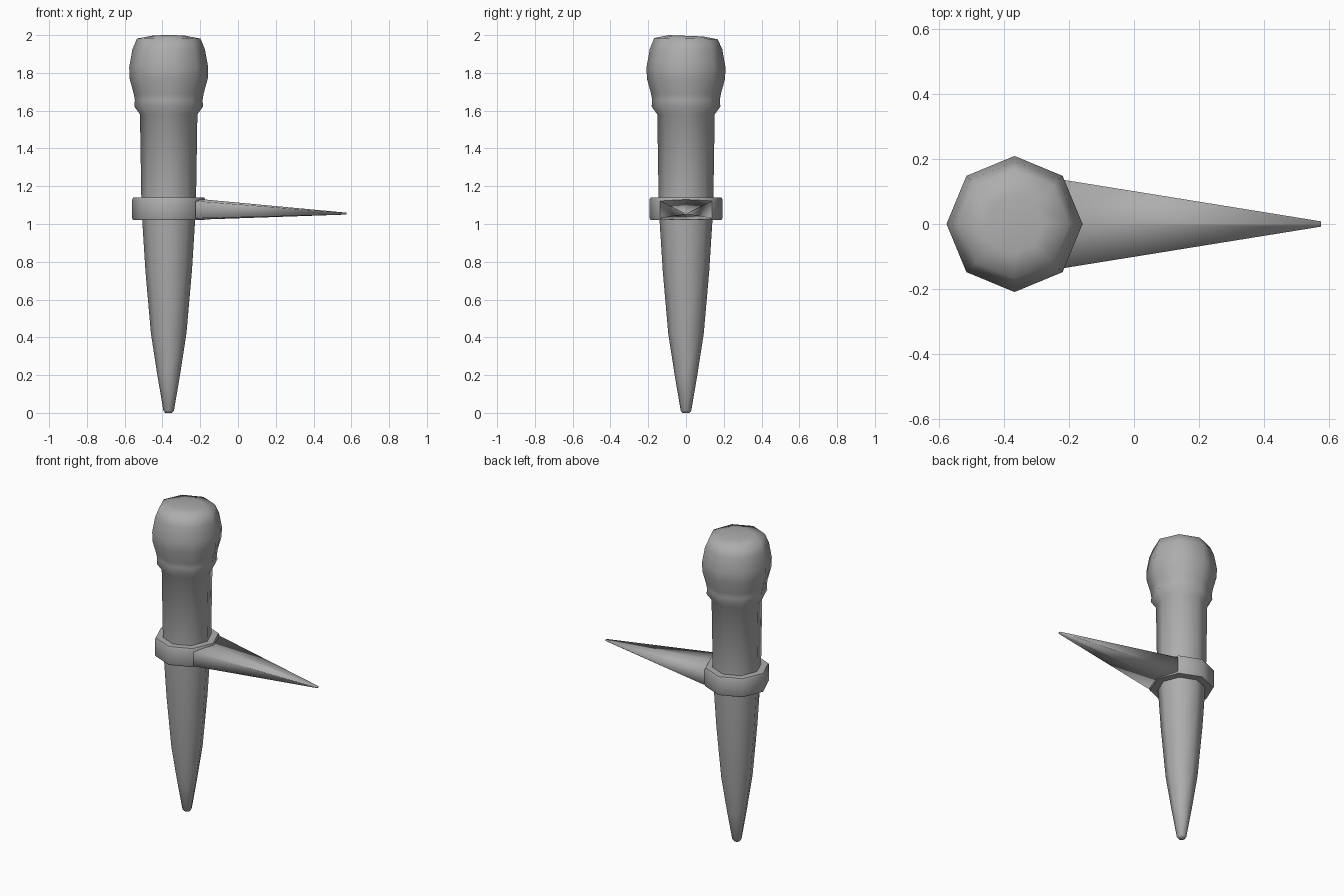
import bpy, bmesh, math

if "Cube" in bpy.data.objects:
    bpy.data.objects.remove(bpy.data.objects["Cube"])

CX = -0.367   # axis of the stake
SIDES = 8

iron = bpy.data.materials.new("dark_iron")
iron.diffuse_color = (0.42, 0.42, 0.42, 1)
iron.use_nodes = True
iron.node_tree.nodes["Principled BSDF"].inputs["Base Color"].default_value = iron.diffuse_color


def finish(name, bm, angle=180):
    bmesh.ops.recalc_face_normals(bm, faces=bm.faces)
    me = bpy.data.meshes.new(name)
    bm.to_mesh(me)
    bm.free()
    me.materials.append(iron)
    ob = bpy.data.objects.new(name, me)
    bpy.context.collection.objects.link(ob)
    bpy.ops.object.select_all(action='DESELECT')
    ob.select_set(True)
    bpy.context.view_layer.objects.active = ob
    bpy.ops.object.shade_smooth_by_angle(angle=math.radians(angle))
    return ob


def loft(bm, sections, cap=True, close=False):
    """Bridge equal-length point loops into a skin."""
    loops = [[bm.verts.new(p) for p in s] for s in sections]
    pairs = list(zip(loops, loops[1:]))
    if close:
        pairs.append((loops[-1], loops[0]))
    for a, b in pairs:
        n = len(a)
        for i in range(n):
            j = (i + 1) % n
            bm.faces.new((a[i], a[j], b[j], b[i]))
    if cap:
        bm.faces.new(loops[0][::-1])
        bm.faces.new(loops[-1])


def octagon(r, z, tilt=0.0):
    pts = []
    for i in range(SIDES):
        a = 2 * math.pi * i / SIDES
        y = r * math.sin(a)
        pts.append((CX + r * math.cos(a), y, z - tilt * (y + r)))
    return pts


# Tapered shaft swelling into a hammered head with a lip underneath
bm = bmesh.new()
profile = [(0.018, 0.0), (0.028, 0.012), (0.06, 0.2), (0.094, 0.42),
           (0.123, 0.75), (0.14, 1.02), (0.145, 1.14), (0.152, 1.58),
           (0.182, 1.622), (0.179, 1.655), (0.185, 1.69),
           (0.207, 1.77), (0.209, 1.83), (0.192, 1.925)]
rows = [octagon(r, z) for r, z in profile]
rows += [octagon(0.168, 1.985, 0.02), octagon(0.09, 2.0, 0.04)]
loft(bm, rows)
finish("shaft_and_head", bm)

# Collar around the shaft
bm = bmesh.new()
collar = [(0.135, 1.02), (0.188, 1.02), (0.193, 1.03),
          (0.193, 1.13), (0.188, 1.14), (0.135, 1.14)]
loft(bm, [octagon(r, z) for r, z in collar], cap=False, close=True)
finish("collar", bm, 60)

# Side spike growing from the collar, flattened and six sided
bm = bmesh.new()
root = [(-0.225, -0.137, 1.03), (-0.18, 0, 1.024), (-0.225, 0.137, 1.03),
        (-0.225, 0.137, 1.122), (-0.18, 0, 1.13), (-0.225, -0.137, 1.122)]
tip = [(0.575, y, z) for y, z in ((-0.008, 1.052), (0, 1.05), (0.008, 1.052),
                                  (0.008, 1.058), (0, 1.06), (-0.008, 1.058))]
loft(bm, [root, tip])
finish("spike", bm)
